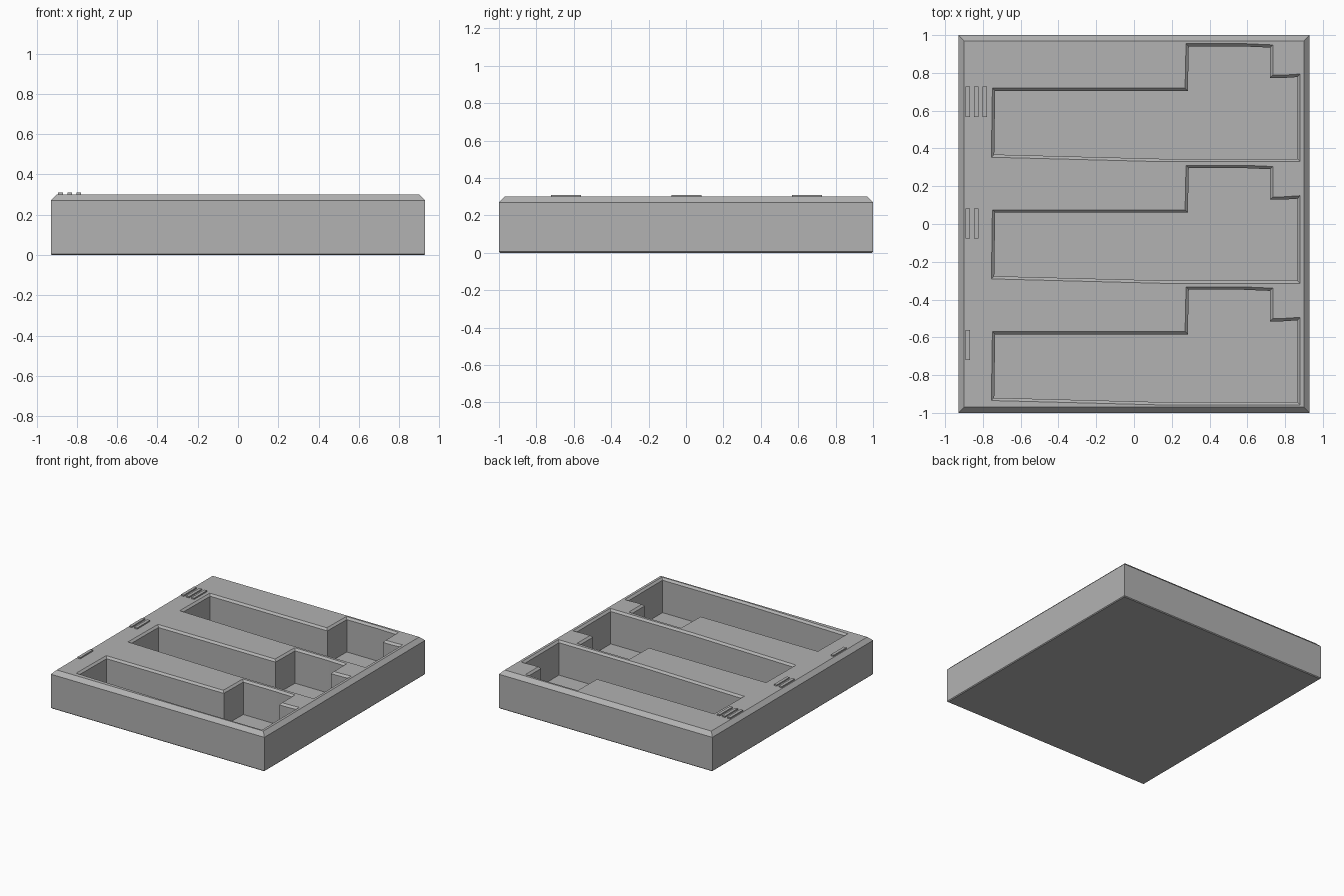
import bpy
import bmesh
from mathutils import Vector

cube = bpy.data.objects.get("Cube")
if cube:
    bpy.data.objects.remove(cube, do_unlink=True)

grey = bpy.data.materials.new("light_grey")
grey.use_nodes = True
colour = (0.447, 0.447, 0.447, 1)
grey.diffuse_color = colour
grey.node_tree.nodes["Principled BSDF"].inputs["Base Color"].default_value = colour


def offset(outline, d):
    """Grow a counter-clockwise outline by d with mitred corners."""
    pts = [Vector(p) for p in outline]
    grown = []
    for i, p in enumerate(pts):
        a = (p - pts[i - 1]).normalized()
        b = (pts[(i + 1) % len(pts)] - p).normalized()
        na, nb = Vector((a.y, -a.x)), Vector((b.y, -b.x))
        grown.append(p + (na + nb) * d / (1 + na.dot(nb)))
    return grown


def loft(name, outline, levels):
    """Closed solid from an outline stacked at (height, growth) levels."""
    bm = bmesh.new()
    rings = [[bm.verts.new((p.x, p.y, z)) for p in offset(outline, d)]
             for z, d in levels]
    n = len(outline)
    for low, high in zip(rings, rings[1:]):
        for i in range(n):
            j = (i + 1) % n
            bm.faces.new((low[i], low[j], high[j], high[i]))
    bm.faces.new(rings[0][::-1])
    bm.faces.new(rings[-1])
    mesh = bpy.data.meshes.new(name)
    bm.to_mesh(mesh)
    bm.free()
    mesh.materials.append(grey)
    obj = bpy.data.objects.new(name, mesh)
    bpy.context.collection.objects.link(obj)
    return obj


def rectangle(x, y, w, h):
    return [(x - w, y - h), (x + w, y - h), (x + w, y + h), (x - w, y + h)]


TOP = 0.30
PITCH = 0.644

# Tray block with chamfered top and bottom edges
tray = loft("tray", rectangle(0, 0, 0.93, 1),
            [(0, -0.006), (0.006, 0), (TOP - 0.03, 0), (TOP, -0.03)])

# Stepped pocket outline, counter-clockwise
pocket = [(-0.74, -0.276), (0.15, -0.299), (0.865, -0.299), (0.865, 0.134),
          (0.79, 0.129), (0.72, 0.129), (0.72, 0.29), (0.58, 0.296),
          (0.29, 0.296), (0.285, 0.06), (-0.735, 0.06)]

for row in range(3):
    y = (row - 1) * PITCH

    # Pocket cut with a flared rim
    cutter = loft("pocket_cutter", [(px, py + y) for px, py in pocket],
                  [(0.03, 0), (TOP - 0.015, 0), (TOP + 0.015, 0.03)])
    cutter.hide_render = True
    cut = tray.modifiers.new("pocket", "BOOLEAN")
    cut.operation = "DIFFERENCE"
    cut.solver = "EXACT"
    cut.object = cutter
    bpy.context.view_layer.objects.active = tray
    bpy.ops.object.modifier_apply(modifier=cut.name)
    bpy.data.objects.remove(cutter, do_unlink=True)

    # Raised tally bars counting the rows
    for bar in range(row + 1):
        loft(f"tally_bar_{row + 1}_{bar + 1}",
             rectangle(-0.881 + bar * 0.045, y + 0.003, 0.012, 0.08),
             [(TOP - 0.005, 0), (TOP + 0.01, 0)])
